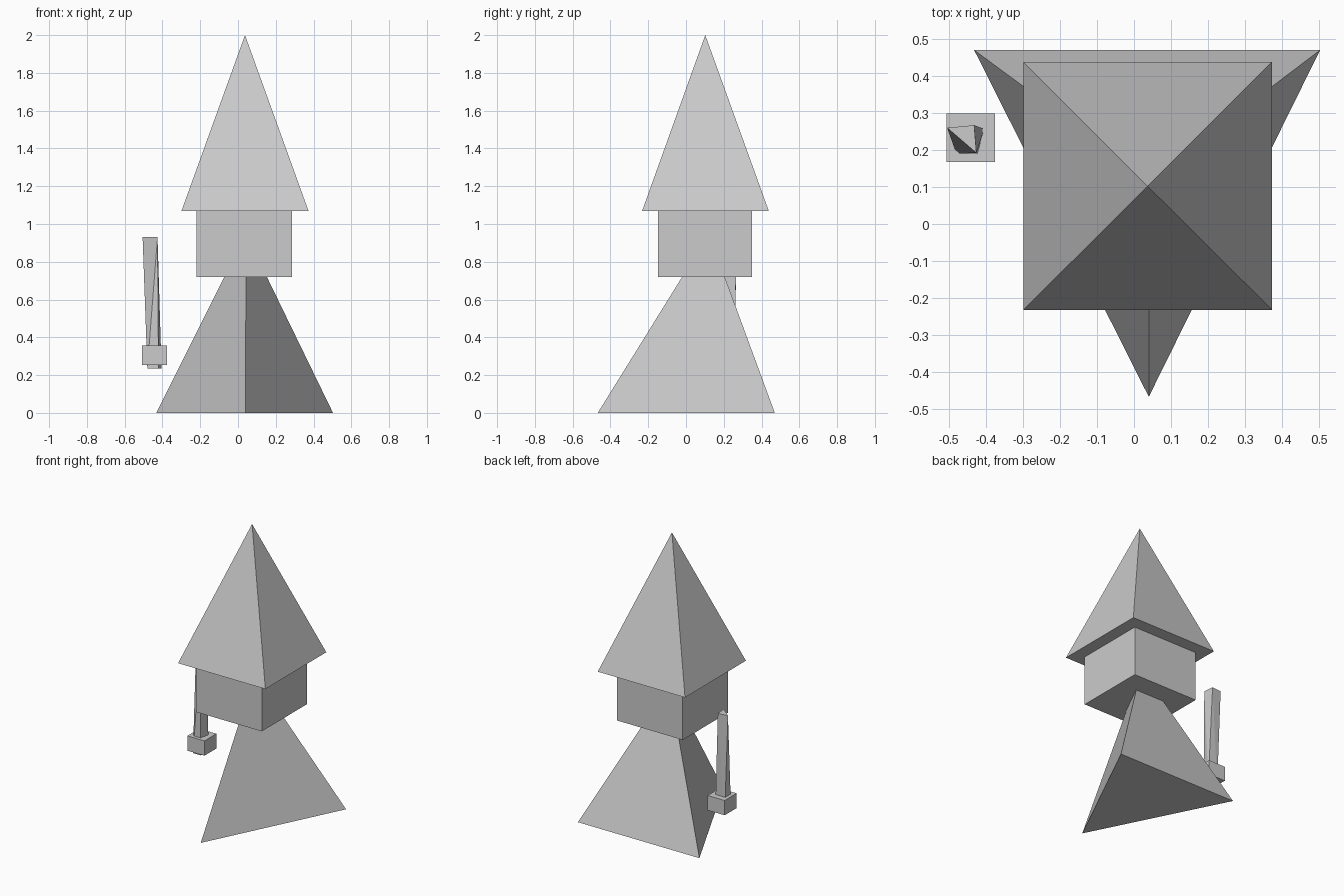
import bpy, bmesh

if "Cube" in bpy.data.objects:
    bpy.data.objects.remove(bpy.data.objects["Cube"])


def hull(name, points):
    """Convex flat-faced solid around a few corner points."""
    bm = bmesh.new()
    for p in points:
        bm.verts.new(p)
    bmesh.ops.convex_hull(bm, input=bm.verts)
    bmesh.ops.dissolve_limit(bm, angle_limit=0.001, verts=bm.verts, edges=bm.edges)
    bmesh.ops.recalc_face_normals(bm, faces=bm.faces)
    mesh = bpy.data.meshes.new(name)
    bm.to_mesh(mesh)
    bm.free()
    obj = bpy.data.objects.new(name, mesh)
    bpy.context.collection.objects.link(obj)
    return obj


def rect(x0, x1, y0, y1, z):
    return [(x0, y0, z), (x1, y0, z), (x1, y1, z), (x0, y1, z)]


def box(name, x0, x1, y0, y1, z0, z1):
    return hull(name, rect(x0, x1, y0, y1, z0) + rect(x0, x1, y0, y1, z1))


# Three-sided robe, its tip hidden inside the head
hull("robe", [(0.04, -0.467, 0), (0.503, 0.47, 0), (-0.432, 0.47, 0),
              (0.042, 0.121, 0.948)])

# Block head
box("head", -0.22, 0.287, -0.148, 0.35, 0.72, 1.07)

# Four-sided pointed hat
hull("hat", rect(-0.299, 0.373, -0.232, 0.438, 1.07) + [(0.037, 0.102, 2.0)])

# Hand block at the side
box("hand", -0.507, -0.376, 0.168, 0.299, 0.253, 0.356)

# Slightly leaning faceted stick: triangular top, four-cornered foot
stick_top = [(-0.505, 0.26, 0.93), (-0.432, 0.267, 0.93), (-0.426, 0.192, 0.93)]
stick_foot = [(-0.48, 0.19, 0.235), (-0.421, 0.19, 0.235),
              (-0.405, 0.257, 0.235), (-0.478, 0.258, 0.235)]
hull("stick", stick_top + stick_foot)
